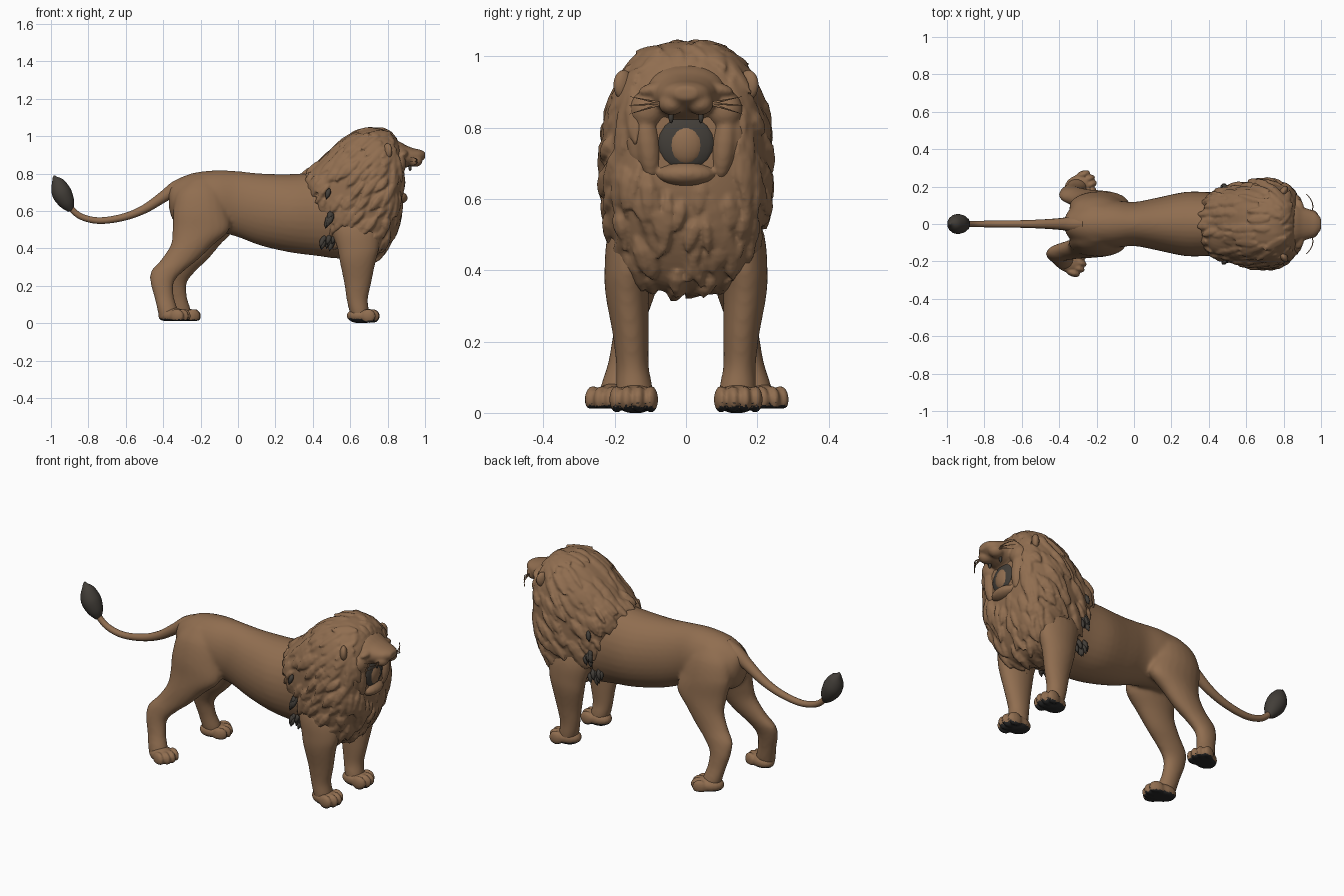
import bpy, bmesh, math, random
from mathutils import Vector, Matrix

if "Cube" in bpy.data.objects:
    bpy.data.objects.remove(bpy.data.objects["Cube"])

rng = random.Random(4)


def material(name, rgb):
    m = bpy.data.materials.new(name)
    m.diffuse_color = (*rgb, 1)
    m.use_nodes = True
    m.node_tree.nodes["Principled BSDF"].inputs["Base Color"].default_value = m.diffuse_color
    return m


FUR = material("brown fur", (0.28, 0.155, 0.08))
DARK = material("dark hair", (0.055, 0.048, 0.04))
PAD = material("black pad", (0.02, 0.02, 0.02))


def sgn_pow(a, e):
    return math.copysign(abs(a) ** e, a)


def spline(rows, k=4):
    # Catmull-Rom through rows of numbers
    out = []
    for i in range(len(rows) - 1):
        a, b, c, d = (rows[max(i - 1, 0)], rows[i], rows[i + 1], rows[min(i + 2, len(rows) - 1)])
        for j in range(k):
            t = j / k
            out.append([0.5 * (2 * q + (r - p) * t + (2 * p - 5 * q + 4 * r - s) * t * t
                               + (3 * q - p - 3 * r + s) * t ** 3) for p, q, r, s in zip(a, b, c, d)])
    return out + [list(rows[-1])]


def loft(bm, rings, n=24, e=1.0):
    loops = []
    for c, u, v in rings:
        angs = [2 * math.pi * i / n for i in range(n)]
        loops.append([bm.verts.new(c + u * sgn_pow(math.cos(a), e) + v * sgn_pow(math.sin(a), e)) for a in angs])
    for a, b in zip(loops, loops[1:]):
        for i in range(n):
            bm.faces.new((a[i], a[(i + 1) % n], b[(i + 1) % n], b[i]))
    bm.faces.new(loops[0][::-1])
    bm.faces.new(loops[-1])


def loft_x(bm, rows, n=32, e=1.0):
    # rows: x, z bottom, z top, half width
    loft(bm, [(Vector((x, 0, (b + t) / 2)), Vector((0, w, 0)), Vector((0, 0, (t - b) / 2)))
              for x, b, t, w in spline(rows)], n, e)


def loft_z(bm, rows, side, shift=0.0):
    # rows: z, x back, x front, y centre, y radius
    loft(bm, [(Vector(((a + b) / 2 + shift * max(0, min(1, (0.6 - z) / 0.35)), side * y, z)),
               Vector(((b - a) / 2, 0, 0)), Vector((0, r, 0))) for z, a, b, y, r in spline(rows)], 20)


def loft_path(bm, rows, n=14):
    # rows: x, z, radius in the middle plane
    pts = spline(rows, 6)
    rings = []
    for i, (x, z, r) in enumerate(pts):
        p, q = pts[max(i - 1, 0)], pts[min(i + 1, len(pts) - 1)]
        t = Vector((q[0] - p[0], 0, q[1] - p[1])).normalized()
        rings.append((Vector((x, 0, z)), Vector((0, r, 0)), Vector((-t.z, 0, t.x)) * r))
    loft(bm, rings, n)


def ball(bm, c, r, rot=None, seg=18):
    m = Matrix.Translation(c) @ (rot or Matrix()) @ Matrix.Diagonal((*r, 1))
    bmesh.ops.create_uvsphere(bm, u_segments=seg, v_segments=seg // 2 + 1, radius=1, matrix=m)


def lock(bm, p, d, n, length, w, t):
    # one flat pointed lock of hair
    side = d.cross(n).normalized()
    loft(bm, [(p + d * length * s + n * t * 0.7 * s, side * w * f, n * t * f)
              for s, f in ((0, 0.3), (0.3, 0.95), (0.65, 0.8), (1, 0.04))], 6)


def finish(bm, name, mat, voxel=0, smooth=4):
    bmesh.ops.recalc_face_normals(bm, faces=bm.faces[:])
    for f in bm.faces:
        f.smooth = True
    me = bpy.data.meshes.new(name)
    bm.to_mesh(me)
    bm.free()
    me.materials.append(mat)
    ob = bpy.data.objects.new(name, me)
    bpy.context.collection.objects.link(ob)
    if voxel:
        r = ob.modifiers.new("fuse", 'REMESH')
        r.mode, r.voxel_size, r.use_smooth_shade = 'VOXEL', voxel, True
        s = ob.modifiers.new("soften", 'SMOOTH')
        s.factor, s.iterations = 0.5, smooth
    return ob


# body: torso and four legs fused into one skin
bm = bmesh.new()
loft_x(bm, [(-0.37, 0.62, 0.72, 0.035), (-0.34, 0.54, 0.755, 0.08), (-0.25, 0.50, 0.80, 0.122),
            (-0.12, 0.49, 0.817, 0.128), (0.0, 0.46, 0.812, 0.118), (0.12, 0.415, 0.80, 0.14),
            (0.28, 0.378, 0.797, 0.172), (0.42, 0.36, 0.81, 0.17), (0.55, 0.345, 0.85, 0.17),
            (0.7, 0.37, 0.9, 0.14), (0.8, 0.5, 0.85, 0.08)])
hind = [(0.77, -0.26, -0.13, 0.05, 0.04), (0.70, -0.325, -0.08, 0.073, 0.068), (0.60, -0.347, -0.055, 0.092, 0.077),
        (0.50, -0.35, -0.045, 0.107, 0.07), (0.42, -0.36, -0.13, 0.122, 0.06), (0.34, -0.411, -0.213, 0.135, 0.051),
        (0.28, -0.464, -0.288, 0.15, 0.045), (0.22, -0.469, -0.342, 0.165, 0.04), (0.14, -0.448, -0.342, 0.18, 0.039),
        (0.07, -0.431, -0.322, 0.195, 0.046), (0.02, -0.42, -0.32, 0.2, 0.042)]
fore = [(0.62, 0.48, 0.74, 0.11, 0.065), (0.5, 0.50, 0.76, 0.145, 0.075), (0.40, 0.53, 0.755, 0.163, 0.066),
        (0.33, 0.543, 0.737, 0.165, 0.061), (0.22, 0.566, 0.714, 0.155, 0.051), (0.13, 0.58, 0.695, 0.15, 0.046),
        (0.07, 0.593, 0.70, 0.145, 0.052), (0.02, 0.61, 0.70, 0.143, 0.05)]
for s in (-1, 1):
    loft_z(bm, hind, s, 0.07 if s > 0 else 0)
    loft_z(bm, fore, s)
finish(bm, "body_and_legs", FUR, 0.01, 7)

# paws with four toes each, fused, black underneath
for name, x, y, turn in (("hind_paw_right", -0.345, -0.203, -0.35), ("hind_paw_left", -0.29, 0.207, 0.35),
                         ("front_paw_right", 0.665, -0.143, -0.1), ("front_paw_left", 0.665, 0.143, 0.1)):
    low = 0.0 if x > 0 else 0.012
    bm = bmesh.new()
    ball(bm, (-0.005, 0, 0.04), (0.08, 0.058, 0.043))
    for i in range(4):
        k = i - 1.5
        ball(bm, (0.06 - abs(k) * 0.016, k * 0.032, 0.038), (0.041, 0.021, 0.038), None, 12)
    bmesh.ops.transform(bm, verts=bm.verts[:], matrix=Matrix.Translation((x, y, 0)) @ Matrix.Rotation(turn, 4, 'Z'))
    for v in bm.verts:
        v.co.z = max(v.co.z, low)
    paw = finish(bm, name, FUR, 0.006, 2)
    deps = bpy.context.evaluated_depsgraph_get()
    paw.data = bpy.data.meshes.new_from_object(paw.evaluated_get(deps))
    paw.modifiers.clear()
    paw.data.materials.clear()
    paw.data.materials.append(FUR)
    paw.data.materials.append(PAD)
    for f in paw.data.polygons:
        f.material_index = int(f.normal.z < -0.5 and f.center.z < 0.03)

# tail and its dark tuft
bm = bmesh.new()
loft_path(bm, [(-0.26, 0.755, 0.04), (-0.33, 0.722, 0.04), (-0.40, 0.675, 0.031), (-0.50, 0.61, 0.024),
               (-0.61, 0.567, 0.02), (-0.74, 0.548, 0.018), (-0.84, 0.57, 0.017), (-0.90, 0.62, 0.016)])
finish(bm, "tail", FUR)
bm = bmesh.new()
loft_path(bm, [(-0.893, 0.602, 0.016), (-0.913, 0.64, 0.042), (-0.942, 0.695, 0.054),
               (-0.962, 0.745, 0.04), (-0.978, 0.775, 0.016), (-0.982, 0.79, 0.003)])
finish(bm, "tail_tuft", DARK)

# mane core
bm = bmesh.new()
loft_x(bm, [(0.36, 0.73, 0.80, 0.06), (0.42, 0.60, 0.85, 0.16), (0.50, 0.43, 0.925, 0.19),
            (0.58, 0.365, 0.99, 0.215), (0.66, 0.335, 1.032, 0.228), (0.74, 0.35, 1.043, 0.228),
            (0.80, 0.42, 1.025, 0.208), (0.845, 0.52, 0.985, 0.178), (0.868, 0.62, 0.95, 0.13),
            (0.872, 0.70, 0.90, 0.07)], 40, 0.8)
bmesh.ops.recalc_face_normals(bm, faces=bm.faces[:])
spots = [(f.calc_center_median(), f.normal.copy(), f.calc_area()) for f in bm.faces if len(f.verts) == 4]

# mane locks over the core, flowing back and down
for p, n, _ in rng.choices(spots, [a for _, _, a in spots], k=380):
    if p.x > 0.83 and p.z > 0.63 and abs(p.y) < 0.14:
        continue
    d = Vector((-0.6 if n.x < 0.5 else -0.1, rng.uniform(-0.25, 0.25), -0.75))
    d = (d - n * d.dot(n) * 0.97).normalized()
    length = rng.uniform(0.08, 0.16)
    length = min(length, max(0.03, (p.z - 0.3) / max(0.05, -d.z)))
    w = 0.6 if p.z > 0.85 else 1.0
    lock(bm, p - d * length * 0.4, d, n, length, rng.uniform(0.016, 0.03), w * rng.uniform(0.007, 0.019))
# ruff framing the face
for i in range(30):
    a = 2 * math.pi * i / 30
    d = Vector((-0.6, math.cos(a), math.sin(a) - 0.35)).normalized()
    n = Vector((1, 0.4 * math.cos(a), 0.4 * math.sin(a)))
    n = (n - d * n.dot(d)).normalized()
    lock(bm, Vector((0.855, 0.13 * math.cos(a), 0.82 + 0.145 * math.sin(a))), d, n, rng.uniform(0.06, 0.085), 0.024, 0.012)
# locks hanging over the shoulders
for s in (-1, 1):
    for i in range(8):
        a = -1.0 + 2.3 * i / 7
        n = Vector((math.cos(a), s * math.sin(a), 0))
        lock(bm, Vector((0.64 + 0.1 * n.x, s * 0.15 + 0.05 * n.y, 0.52)), Vector((0, 0, -1)), n,
             rng.uniform(0.1, 0.16), 0.026, 0.012)
finish(bm, "mane", FUR, 0.007, 1)

# head: skull, muzzle, brows, jowls and lower jaw fused
bm = bmesh.new()
ball(bm, (0.80, 0, 0.885), (0.092, 0.15, 0.11))
loft_x(bm, [(0.80, 0.80, 0.99, 0.12), (0.86, 0.82, 0.972, 0.11), (0.90, 0.832, 0.95, 0.092),
            (0.94, 0.846, 0.935, 0.078), (0.975, 0.862, 0.927, 0.06), (1.0, 0.88, 0.915, 0.03)], 24, 0.9)
for s in (-1, 1):
    ball(bm, (0.88, s * 0.08, 0.91), (0.03, 0.055, 0.02), Matrix.Rotation(s * -0.2, 4, 'X'))
    ball(bm, (0.852, s * 0.108, 0.76), (0.042, 0.036, 0.11), Matrix.Rotation(s * -0.12, 4, 'X'))
    ball(bm, (0.84, s * 0.125, 0.79), (0.038, 0.05, 0.11))
    ball(bm, (0.855, s * 0.11, 0.85), (0.045, 0.05, 0.055))
    ball(bm, (0.945, s * 0.04, 0.868), (0.042, 0.038, 0.033))
ball(bm, (0.858, 0, 0.67), (0.05, 0.085, 0.034))
finish(bm, "head", FUR, 0.006, 6)

# open mouth with tongue and upper fangs
bm = bmesh.new()
ball(bm, (0.862, 0, 0.758), (0.026, 0.085, 0.08))
for s in (-1, 1):
    ball(bm, (0.92, s * 0.042, 0.834), (0.009, 0.008, 0.022), None, 8)
finish(bm, "mouth", DARK)
bm = bmesh.new()
ball(bm, (0.868, 0, 0.753), (0.027, 0.052, 0.058))
finish(bm, "tongue", FUR)

# ears, whiskers and dark hair behind the elbows
ears, whiskers, dark = bmesh.new(), bmesh.new(), bmesh.new()
for s in (-1, 1):
    ball(ears, (0.80, s * 0.175, 0.92), (0.02, 0.032, 0.042), Matrix.Rotation(s * -0.6, 4, 'Z'))
    for dz in (-0.03, -0.005, 0.02):
        loft(whiskers, [(Vector((0.95 + 0.012 * math.sin(3 * t) - 0.03 * t * t, s * (0.065 + 0.095 * t), 0.868 + dz * t)),
                         Vector((0.003, 0, 0)), Vector((0, 0, 0.004 * (1.1 - t)))) for t in (0, 0.25, 0.5, 0.75, 1)], 5)
    for c, r, k in (((0.505, 0.188, 0.555), (0.022, 0.006, 0.025), 10), ((0.485, 0.137, 0.43), (0.036, 0.012, 0.022), 14),
                    ((0.49, 0.198, 0.685), (0.008, 0.003, 0.006), 1)):
        for _ in range(k):
            p = Vector([q + rng.uniform(-1, 1) * w for q, w in zip(c, r)])
            p.y *= s
            lock(dark, p + Vector((0, 0, 0.03)), Vector((-0.3, 0, -1)).normalized(), Vector((0, s, 0)), 0.06, 0.015, 0.015)
finish(ears, "ears", FUR)
finish(whiskers, "whiskers", FUR)
finish(dark, "elbow_hair", DARK)
